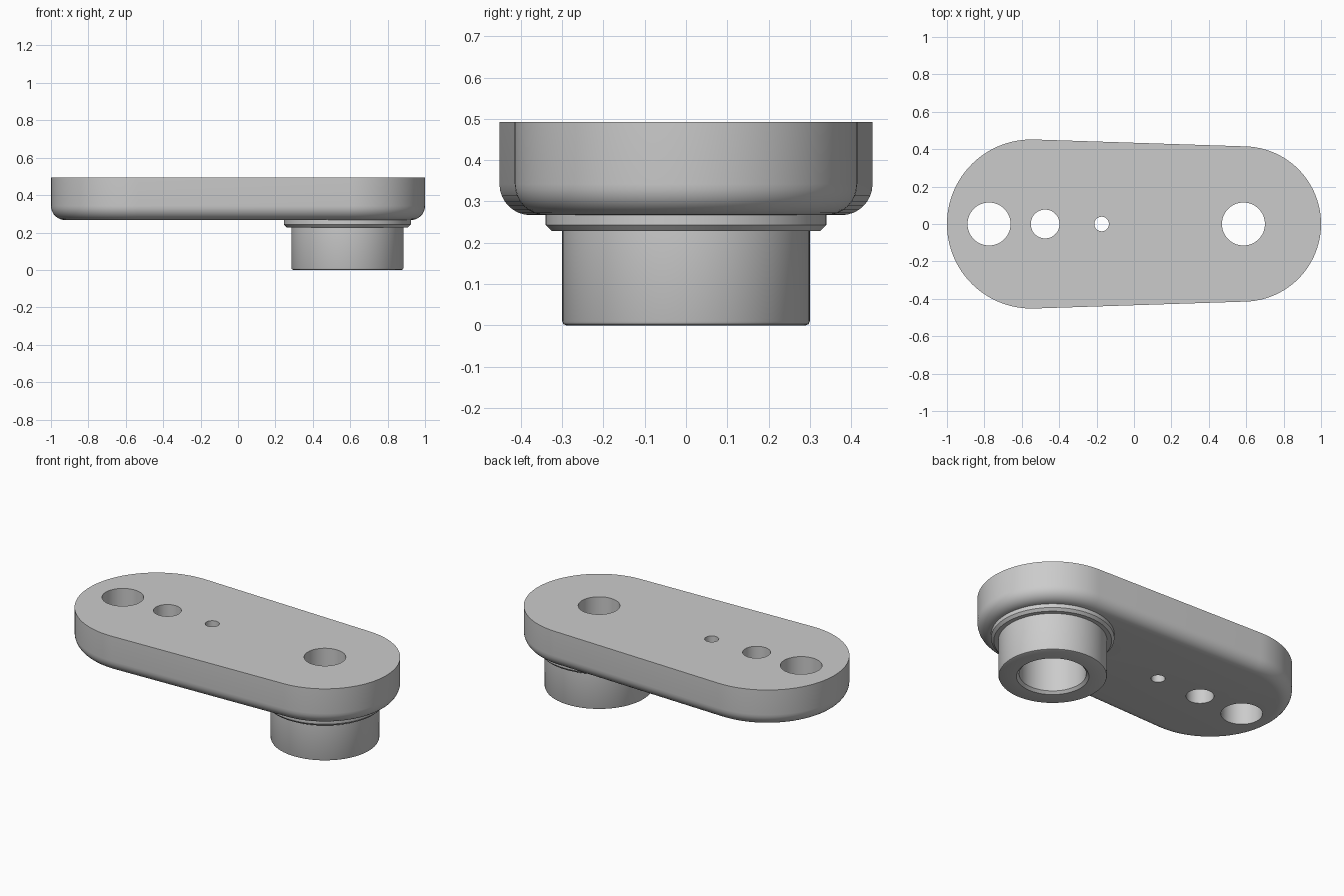
import bpy
import bmesh
import math

cube = bpy.data.objects.get("Cube")
if cube:
    bpy.data.objects.remove(cube, do_unlink=True)

grey = bpy.data.materials.new("plain_grey")
grey.use_nodes = True
colour = (0.6, 0.6, 0.6, 1)
grey.diffuse_color = colour
grey.node_tree.nodes["Principled BSDF"].inputs["Base Color"].default_value = colour

BIG_X, BIG_R = -0.548, 0.452
SMALL_X, SMALL_R = 0.585, 0.415
BOTTOM, TOP, FILLET = 0.267, 0.493, 0.075


def finish(name, bm):
    bmesh.ops.recalc_face_normals(bm, faces=bm.faces)
    mesh = bpy.data.meshes.new(name)
    bm.to_mesh(mesh)
    bm.free()
    mesh.materials.append(grey)
    obj = bpy.data.objects.new(name, mesh)
    bpy.context.collection.objects.link(obj)
    return obj


def activate(obj):
    bpy.ops.object.select_all(action="DESELECT")
    obj.select_set(True)
    bpy.context.view_layer.objects.active = obj


def smooth(obj):
    activate(obj)
    bpy.ops.object.shade_smooth_by_angle(angle=math.radians(30))


def bridge(bm, lower, upper):
    n = len(lower)
    for i in range(n):
        j = (i + 1) % n
        bm.faces.new((lower[i], lower[j], upper[j], upper[i]))


def outline(inset, steps=48):
    """Two round ends joined by their tangent lines."""
    a = math.acos((BIG_R - SMALL_R) / (SMALL_X - BIG_X))
    points = []
    for cx, r, start, end in ((SMALL_X, SMALL_R, -a, a),
                              (BIG_X, BIG_R, a, 2 * math.pi - a)):
        for i in range(steps + 1):
            t = start + (end - start) * i / steps
            points.append((cx + (r - inset) * math.cos(t), (r - inset) * math.sin(t)))
    return points


# Arm plate with a rounded lower rim
bm = bmesh.new()
levels = []
for i in range(9):
    t = math.pi / 2 * i / 8
    levels.append((FILLET * (1 - math.sin(t)), BOTTOM + FILLET * (1 - math.cos(t))))
levels.append((0, TOP))
rings = [[bm.verts.new((x, y, z)) for x, y in outline(inset)] for inset, z in levels]
for lower, upper in zip(rings, rings[1:]):
    bridge(bm, lower, upper)
bm.faces.new(rings[0])
bm.faces.new(rings[-1])
plate = finish("arm_plate", bm)

# Round through holes
for x, r in ((-0.775, 0.115), (-0.475, 0.077), (-0.173, 0.039), (SMALL_X, 0.115)):
    bpy.ops.mesh.primitive_cylinder_add(vertices=64, radius=r, depth=1, location=(x, 0, 0.4))
    cutter = bpy.context.object
    cutter.name = "hole_cutter"
    cutter.hide_render = True
    cutter.data.materials.append(grey)
    activate(plate)
    mod = plate.modifiers.new("hole", "BOOLEAN")
    mod.operation = "DIFFERENCE"
    mod.solver = "EXACT"
    mod.object = cutter
    bpy.ops.object.modifier_apply(modifier=mod.name)
    bpy.data.objects.remove(cutter, do_unlink=True)
smooth(plate)

# Hollow boss with a chamfered collar, turned from one profile
profile = [(0.185, BOTTOM), (0.185, 0.015), (0.2, 0), (0.29, 0), (0.297, 0.003),
           (0.3, 0.01), (0.3, 0.228), (0.325, 0.228), (0.34, 0.243), (0.34, BOTTOM)]
bm = bmesh.new()
sides = 96
rings = []
for r, z in profile:
    angles = [2 * math.pi * i / sides for i in range(sides)]
    rings.append([bm.verts.new((SMALL_X + r * math.cos(t), r * math.sin(t), z)) for t in angles])
for lower, upper in zip(rings, rings[1:]):
    bridge(bm, lower, upper)
boss = finish("boss_and_collar", bm)
# The walls open at the top, so turn them to face outward if needed
outer = max(boss.data.polygons, key=lambda p: math.hypot(p.center.x - SMALL_X, p.center.y))
if outer.normal.x * (outer.center.x - SMALL_X) + outer.normal.y * outer.center.y < 0:
    boss.data.flip_normals()
smooth(boss)
